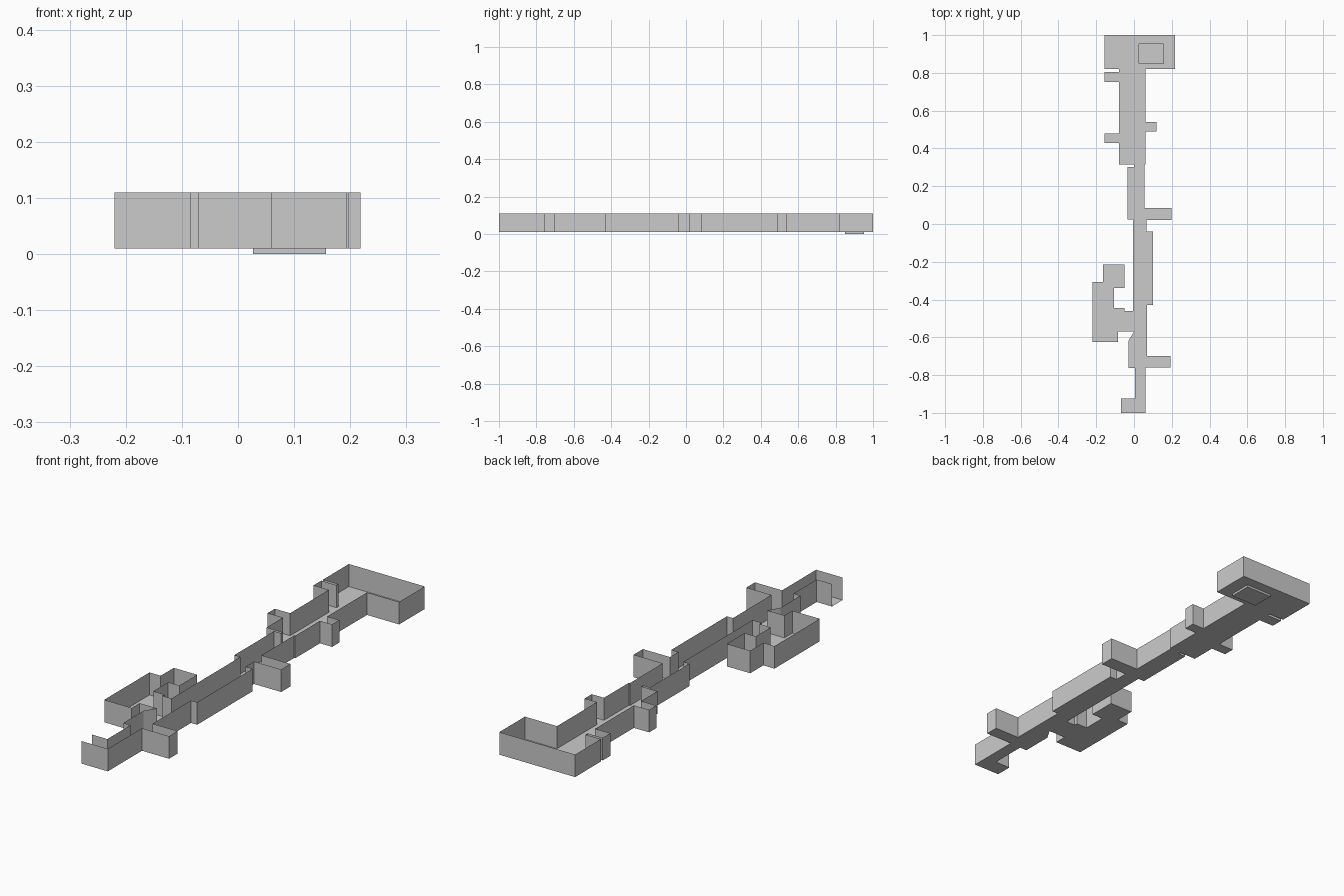
import bpy
import bmesh

if "Cube" in bpy.data.objects:
    bpy.data.objects.remove(bpy.data.objects["Cube"])

FLOOR, TOP = 0.01, 0.11


def run(x, y, vertical, *stops):
    """Right-angled path: each stop moves along y, then x, then y... in turn."""
    pts = [(x, y)]
    for s in stops:
        x, y = (x, s) if vertical else (s, y)
        vertical = not vertical
        pts.append((x, y))
    return pts


def make(name, build):
    bm = bmesh.new()
    build(bm)
    me = bpy.data.meshes.new(name)
    bm.to_mesh(me)
    bm.free()
    ob = bpy.data.objects.new(name, me)
    bpy.context.collection.objects.link(ob)
    return ob


def strip(bm, pts, z0, z1, closed=False):
    """Thin upright sheet following a path."""
    lo = [bm.verts.new((x, y, z0)) for x, y in pts]
    hi = [bm.verts.new((x, y, z1)) for x, y in pts]
    n = len(pts)
    for i in range(n if closed else n - 1):
        j = (i + 1) % n
        bm.faces.new((lo[i], lo[j], hi[j], hi[i]))
    return lo


# West side from the big north room down to the side chamber
west_upper = run(-0.155, 1.0, True,
                 0.82, -0.08, 0.806, -0.155, 0.752, -0.08, 0.48, -0.155,
                 0.43, -0.08, 0.315, 0.0, 0.303, -0.035, 0.025, -0.005,
                 -0.46, -0.05, -0.445, -0.105, -0.34, -0.05, -0.215, -0.165,
                 -0.307, -0.22, -0.625, -0.085, -0.57, 0.0)
# West side below the slanted corner, ending at the open doorway
west_lower = run(-0.03, -0.62, True, -0.762, 0.005, -0.925, -0.07)
# South wall and the whole east side back up to the north room
east = run(-0.07, -1.0, False,
           0.06, -0.76, 0.193, -0.7, 0.07, -0.43, 0.1, -0.04, 0.065, 0.02,
           0.198, 0.085, 0.055, 0.315, 0.06, 0.49, 0.12, 0.54, 0.06, 0.82,
           0.218, 1.0)
outline = west_upper + west_lower + east
pit = [(0.027, 0.85), (0.157, 0.85), (0.157, 0.953), (0.027, 0.953)]


# Floor with a rectangular hole for the pit
def build_floor(bm):
    edges = []
    for loop in (outline, pit):
        vs = [bm.verts.new((x, y, FLOOR)) for x, y in loop]
        edges += [bm.edges.new((vs[i - 1], vs[i])) for i in range(len(vs))]
    bmesh.ops.triangle_fill(bm, edges=edges, use_beauty=True, normal=(0, 0, 1))
    bmesh.ops.dissolve_limit(bm, angle_limit=0.01, verts=[], edges=bm.edges[:])


make("floor", build_floor)

# Walls: one open path, beginning and ending at the south-west doorway
make("walls", lambda bm: strip(
    bm, east + west_upper + west_lower, FLOOR, TOP))


# Shallow pit in the north room
def build_pit(bm):
    bm.faces.new(strip(bm, pit, 0.0, FLOOR, closed=True))


make("shallow_pit", build_pit)
